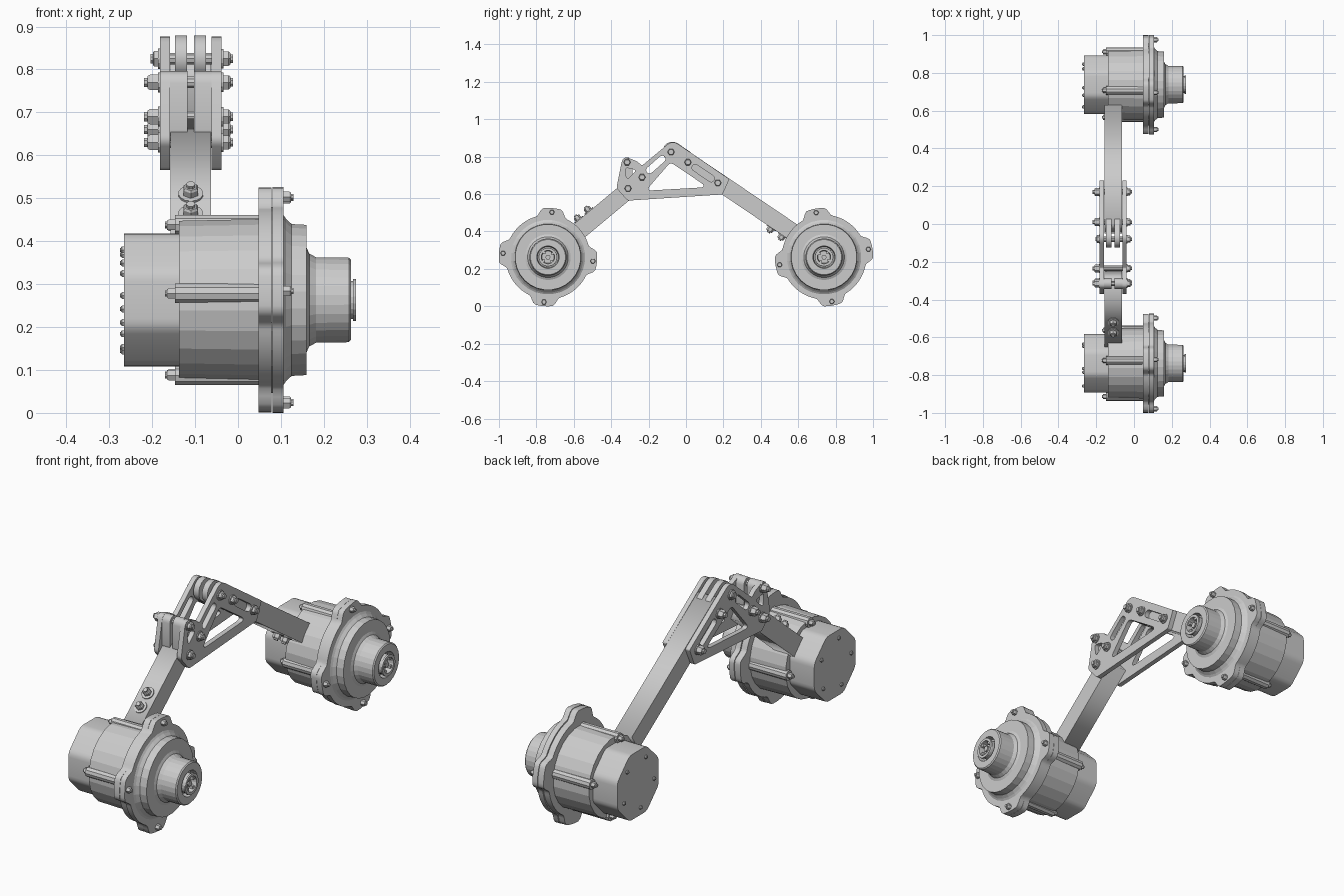
import bpy, math
from mathutils import Vector, Matrix

if "Cube" in bpy.data.objects:
    bpy.data.objects.remove(bpy.data.objects["Cube"])

CX = -0.11  # centre plane of the linkage


def add_mesh(name, verts, faces):
    me = bpy.data.meshes.new(name)
    me.from_pydata(verts, [], faces)
    me.update()
    ob = bpy.data.objects.new(name, me)
    bpy.context.collection.objects.link(ob)
    return ob


def plate(name, loops, x0, x1):
    """Extrude a filled (y, z) outline with optional holes along x."""
    cu = bpy.data.curves.new(name, 'CURVE')
    cu.dimensions = '2D'
    cu.fill_mode = 'BOTH'
    cu.extrude = (x1 - x0) / 2
    for pts in loops:
        sp = cu.splines.new('POLY')
        sp.points.add(len(pts) - 1)
        for p, (a, b) in zip(sp.points, pts):
            p.co = (a, b, 0, 1)
        sp.use_cyclic_u = True
    tmp = bpy.data.objects.new(name + "_tmp", cu)
    bpy.context.collection.objects.link(tmp)
    bpy.context.view_layer.update()
    me = bpy.data.meshes.new_from_object(tmp.evaluated_get(bpy.context.evaluated_depsgraph_get()))
    bpy.data.objects.remove(tmp)
    me.transform(Matrix(((0, 0, 1, (x0 + x1) / 2), (1, 0, 0, 0), (0, 1, 0, 0), (0, 0, 0, 1))))
    me.name = name
    ob = bpy.data.objects.new(name, me)
    bpy.context.collection.objects.link(ob)
    return ob


def lathe(name, profile, origin, axis=(1, 0, 0), n=28):
    """Revolve (distance, radius) points about an axis and cap both ends."""
    rot = Vector((0, 0, 1)).rotation_difference(Vector(axis)).to_matrix()
    verts, faces = [], []
    for d, r in profile:
        for i in range(n):
            a = 2 * math.pi * (i + 0.5) / n
            verts.append(Vector(origin) + rot @ Vector((r * math.cos(a), r * math.sin(a), d)))
    for k in range(len(profile) - 1):
        for i in range(n):
            j = (i + 1) % n
            faces.append((k * n + i, k * n + j, (k + 1) * n + j, (k + 1) * n + i))
    last = (len(profile) - 1) * n
    faces += [tuple(reversed(range(n))), tuple(range(last, last + n))]
    return add_mesh(name, verts, faces)


def bolt(name, origin, axis, r=0.016, h=0.022, washer=0.0):
    """Hex head with a short threaded tip and optional washer."""
    prof = [(-0.01, r), (h * 0.8, r), (h, r * 0.8)]
    lathe(name, prof, origin, axis, 6)
    lathe(name + "_tip", [(0, r * 0.55), (h * 1.3, r * 0.55)], origin, axis, 8)
    if washer:
        lathe(name + "_washer", [(-0.01, washer), (0.005, washer)], origin, axis, 14)


def round_poly(corners, n=5):
    """Round each (y, z, radius) corner of a counter-clockwise polygon."""
    out, m = [], len(corners)
    for i in range(m):
        p = Vector(corners[i][:2])
        a = Vector(corners[i - 1][:2]) - p
        b = Vector(corners[(i + 1) % m][:2]) - p
        half = a.angle(b) / 2
        cut = min(corners[i][2] / math.tan(half), a.length * 0.48, b.length * 0.48)
        s, e = p + a.normalized() * cut, p + b.normalized() * cut
        for k in range(n + 1):
            t = k / n
            out.append(tuple(s * (1 - t) ** 2 + p * 2 * t * (1 - t) + e * t * t))
    return out


def capsule(p, q, r, n=8):
    ang = math.atan2(q[1] - p[1], q[0] - p[0])
    pts = []
    for c, s in ((q, -math.pi / 2), (p, math.pi / 2)):
        for k in range(n + 1):
            a = ang + s + math.pi * k / n
            pts.append((c[0] + r * math.cos(a), c[1] + r * math.sin(a)))
    return pts


def bar(name, p, q, half):
    """Rectangular beam between two (y, z) points."""
    d = (Vector(q) - Vector(p)).normalized() * half
    nrm = Vector((-d.y, d.x))
    p, q = Vector(p), Vector(q)
    return plate(name, [[tuple(p - nrm), tuple(q - nrm), tuple(q + nrm), tuple(p + nrm)]],
                 CX - 0.047, CX + 0.047)


def polar(c, r, deg):
    a = math.radians(deg)
    return c[0] + r * math.cos(a), c[1] + r * math.sin(a)


def lug_outline(c, off, base, tip):
    pts = []
    for i in range(120):
        deg = i * 3
        d = abs((deg - off + 45) % 90 - 45)
        t = min(1, max(0, (21 - d) / 11))
        pts.append(polar(c, base + (tip - base) * t * t * (3 - 2 * t), deg))
    return pts


def motor(tag, c, off):
    o = (0, c[0], c[1])
    # rear cap with small screws
    cap = [(*polar(c, 0.168, 22.5 + 45 * i), 0.05) for i in range(8)]
    plate(tag + "_rear_cap", [round_poly(cap, 3)], -0.265, -0.13)
    for i in range(5):
        y, z = polar(c, 0.12, 36 + 72 * i + off)
        bolt(tag + "_cap_screw", (-0.263, y, z), (-1, 0, 0), 0.009, 0.009)
    # main housing with tie-rod ribs
    lathe(tag + "_housing", [(-0.137, 0.186), (0.055, 0.19)], o, n=24)
    for i in range(4):
        deg = off + 90 * i
        y, z = polar(c, 0.176, deg)
        lathe(tag + "_rib", [(-0.147, 0.024), (0.055, 0.024)], (0, y, z), n=10)
        bolt(tag + "_rib_bolt", (-0.147, y, z), (-1, 0, 0), 0.014, 0.018)
    # lugged flange in two layers, with bolts
    plate(tag + "_flange_rear", [lug_outline(c, off, 0.222, 0.262)], 0.048, 0.078)
    plate(tag + "_flange_front", [lug_outline(c, off, 0.226, 0.263)], 0.08, 0.106)
    lathe(tag + "_flange_core", [(0.05, 0.218), (0.1, 0.218)], o)
    for i in range(4):
        y, z = polar(c, 0.241, off + 90 * i)
        bolt(tag + "_flange_bolt", (0.106, y, z), (1, 0, 0), 0.014, 0.018)
    # stepped nose and output hub with a recessed bore
    lathe(tag + "_nose_hub", [(0.1, 0.208), (0.112, 0.19), (0.125, 0.178), (0.16, 0.176),
                              (0.16, 0.122), (0.166, 0.109), (0.182, 0.1), (0.258, 0.099),
                              (0.263, 0.094), (0.263, 0.06), (0.235, 0.055)], o)
    lathe(tag + "_output_collar", [(0.23, 0.045), (0.268, 0.045), (0.268, 0.05), (0.275, 0.049),
                                   (0.275, 0.036), (0.245, 0.033)], o, n=20)
    lathe(tag + "_shaft_end", [(0.24, 0.014), (0.266, 0.014)], o, n=6)
    for i in range(4):
        y, z = polar(c, 0.03, off + 45 + 90 * i)
        lathe(tag + "_spline_key", [(0.24, 0.009), (0.27, 0.009)], (0, y, z), n=4)


motor("front_motor", (-0.738, 0.263), -5)
motor("rear_motor", (0.738, 0.263), 10)

# beams from the hinge frame to the motors
bar("front_beam", (-0.635, 0.35), (-0.275, 0.65), 0.046)
bar("rear_beam", (-0.025, 0.80), (0.605, 0.375), 0.046)

# clamp bolts on the beams
for y, z in ((-0.572, 0.462), (-0.518, 0.508)):
    bolt("front_beam_bolt", (CX, y, z), (0, -0.64, 0.77), 0.019, 0.025, 0.029)
for y, z in ((0.457, 0.421), (0.517, 0.38)):
    bolt("rear_beam_bolt", (CX, y, z), (0, -0.56, -0.83), 0.019, 0.025, 0.029)

# hinge frame side plates with lightening holes
outline = round_poly([(-0.312, 0.565, .02), (0.195, 0.598, .01), (0.232, 0.68, .01),
                      (-0.072, 0.888, .05), (-0.235, 0.752, .01), (-0.262, 0.775, .02),
                      (-0.337, 0.805, .03), (-0.372, 0.632, .03)])
holes = [round_poly([(-0.215, 0.618, .015), (0.115, 0.637, .015), (-0.083, 0.77, .025)]),
         round_poly([(-0.318, 0.675, .012), (-0.262, 0.728, .012), (-0.325, 0.742, .012)]),
         capsule((-0.195, 0.728), (-0.128, 0.787), 0.018),
         capsule((0.05, 0.741), (0.135, 0.683), 0.018)]
for side, x in (("left", -0.17), ("right", -0.05)):
    plate(side + "_hinge_plate", [outline] + holes, x - 0.0115, x + 0.0115)

# knuckles at the top hinge and at the front clamp
for x in (-0.133, -0.088):
    plate("top_knuckle", [capsule((-0.073, 0.828), (-0.01, 0.785), 0.052)], x - 0.014, x + 0.014)
for x0, x1 in ((-0.16, -0.118), (-0.103, -0.06)):
    plate("front_knuckle", [capsule((-0.315, 0.768), (-0.315, 0.66), 0.028)], x0, x1)

# through bolts of the frame: pin, nut and washer on both sides
for y, z in ((-0.31, 0.63), (-0.315, 0.77), (-0.235, 0.69), (-0.08, 0.825), (0.01, 0.77), (0.17, 0.66)):
    lathe("frame_pin", [(-0.18, 0.014), (-0.04, 0.014)], (0, y, z), n=10)
    left = 0.02 if y == -0.08 else 0.034
    bolt("frame_nut", (-0.1815, y, z), (-1, 0, 0), 0.021, left * 0.85, 0.024)
    bolt("frame_bolt", (-0.0385, y, z), (1, 0, 0), 0.019, 0.021, 0.023)
